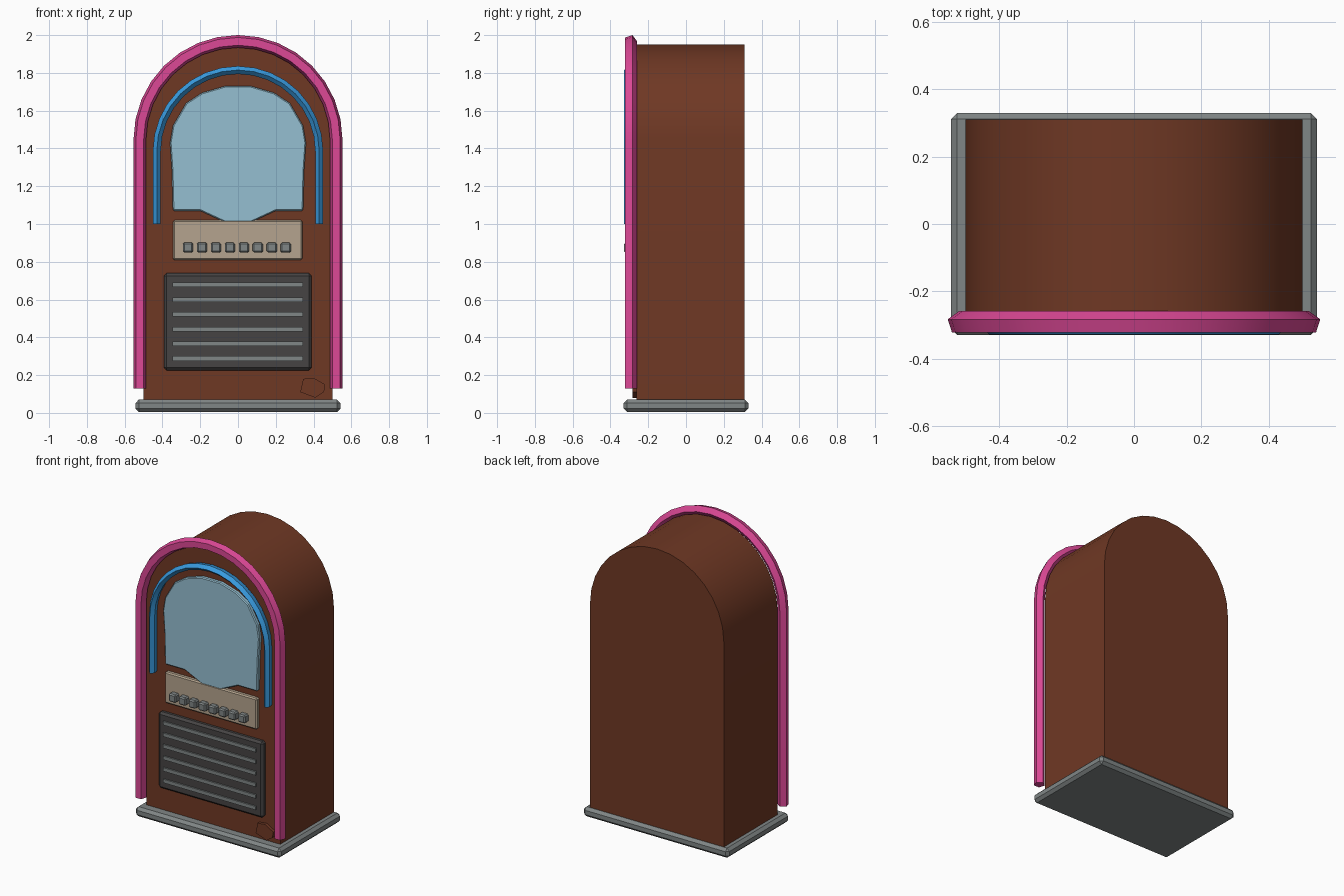
import bpy
import bmesh
import math
from mathutils import Vector

if "Cube" in bpy.data.objects:
    bpy.data.objects.remove(bpy.data.objects["Cube"], do_unlink=True)


def material(name, hex_code):
    srgb = [int(hex_code[i:i + 2], 16) / 255 for i in (0, 2, 4)]
    colour = [((c + 0.055) / 1.055) ** 2.4 for c in srgb] + [1]
    mat = bpy.data.materials.new(name)
    mat.use_nodes = True
    mat.diffuse_color = colour
    mat.node_tree.nodes["Principled BSDF"].inputs["Base Color"].default_value = colour
    return mat


WOOD = material("brown wood", "6f3824")
PINK = material("pink tube", "dc4896")
BLUE = material("blue tube", "389ade")
GLASS = material("pale blue glass", "95bfd1")
CREAM = material("cream panel", "b5a48e")
STEEL = material("grey metal", "808686")
DARK = material("dark grille", "464444")


def finish(name, bm, mat, bevel=0):
    bmesh.ops.recalc_face_normals(bm, faces=bm.faces)
    mesh = bpy.data.meshes.new(name)
    bm.to_mesh(mesh)
    bm.free()
    mesh.materials.append(mat)
    obj = bpy.data.objects.new(name, mesh)
    bpy.context.collection.objects.link(obj)
    if bevel:
        mod = obj.modifiers.new("Bevel", "BEVEL")
        mod.width = bevel
        mod.segments = 1
        mod.limit_method = "ANGLE"
        mod.angle_limit = math.radians(60)
    return obj


def smooth(obj):
    bpy.ops.object.select_all(action="DESELECT")
    obj.select_set(True)
    bpy.context.view_layer.objects.active = obj
    bpy.ops.object.shade_smooth_by_angle(angle=math.radians(30))


def slab(name, outline, y0, y1, mat, bevel=0):
    """Extrude an x-z outline from y0 to y1."""
    bm = bmesh.new()
    face = bm.faces.new([bm.verts.new((x, y0, z)) for x, z in outline])
    new = bmesh.ops.extrude_face_region(bm, geom=[face])["geom"]
    verts = [v for v in new if isinstance(v, bmesh.types.BMVert)]
    bmesh.ops.translate(bm, verts=verts, vec=(0, y1 - y0, 0))
    return finish(name, bm, mat, bevel)


def box(name, x0, x1, y0, y1, z0, z1, mat, bevel=0):
    return slab(name, [(x0, z0), (x1, z0), (x1, z1), (x0, z1)], y0, y1, mat, bevel)


def arch(radius, spring, bottom, steps=16):
    """Arch path: leg, half circle, leg; each point with its outward direction."""
    angles = [math.pi * (1 - i / steps) for i in range(steps + 1)]
    path = [(Vector((radius * math.cos(a), 0, spring + radius * math.sin(a))),
             Vector((math.cos(a), 0, math.sin(a)))) for a in angles]
    left, right = Vector((-1, 0, 0)), Vector((1, 0, 0))
    return ([(Vector((-radius, 0, bottom)), left)] + path
            + [(Vector((radius, 0, bottom)), right)])


def arch_tube(name, path, y, width, depth, apex, mat):
    """Sweep a five-sided section along an arch; apex +1 points back, -1 forward."""
    bm = bmesh.new()
    rings = []
    for point, out in path:
        ring = []
        for k in range(5):
            a = k * math.tau / 5
            offset = Vector((0, y + apex * depth * math.cos(a), 0))
            ring.append(bm.verts.new(point + out * width * math.sin(a) + offset))
        rings.append(ring)
    for a, b in zip(rings, rings[1:]):
        for k in range(5):
            n = (k + 1) % 5
            bm.faces.new((a[k], a[n], b[n], b[k]))
    bm.faces.new(rings[0])
    bm.faces.new(rings[-1])
    smooth(finish(name, bm, mat))


# Cabinet and plinth
cabinet_outline = [(p.x, p.z) for p, _ in arch(0.5, 1.45, 0.05)]
smooth(slab("cabinet", cabinet_outline, -0.263, 0.31, WOOD))
box("plinth", -0.543, 0.543, -0.33, 0.33, 0.005, 0.07, STEEL, 0.018)

# Glowing tubes
arch_tube("outer_tube", arch(0.52, 1.447, 0.13), -0.294, 0.035, 0.035, 1, PINK)
arch_tube("inner_tube", arch(0.43, 1.385, 1.0), -0.296, 0.022, 0.032, -1, BLUE)

# Domed window, mirrored from its right half
half = [(0.07, 1.01), (0.2, 1.07), (0.345, 1.07), (0.35, 1.28), (0.36, 1.43),
        (0.345, 1.52), (0.275, 1.64), (0.19, 1.695), (0.07, 1.73)]
window_outline = half + [(-x, z) for x, z in reversed(half)]
slab("window", window_outline, -0.288, -0.25, GLASS, 0.006)

# Selector panel with its row of buttons
box("selector_panel", -0.345, 0.342, -0.29, -0.25, 0.81, 1.02, CREAM, 0.008)
for i in range(8):
    x = -0.265 + i * 0.074
    box(f"button_{i + 1}", x - 0.027, x + 0.027, -0.328, -0.27, 0.848, 0.902, STEEL, 0.008)

# Speaker grille with slats
box("grille", -0.392, 0.39, -0.295, -0.25, 0.225, 0.74, DARK, 0.014)
for i in range(6):
    z = 0.288 + i * 0.078
    box(f"grille_slat_{i + 1}", -0.348, 0.345, -0.305, -0.28, z - 0.012, z + 0.012, STEEL)

# Small wooden boss at the lower corner
boss = [(0.33, 0.11), (0.345, 0.18), (0.4, 0.185), (0.462, 0.15), (0.455, 0.11), (0.41, 0.08)]
slab("corner_boss", boss, -0.283, -0.25, WOOD)
